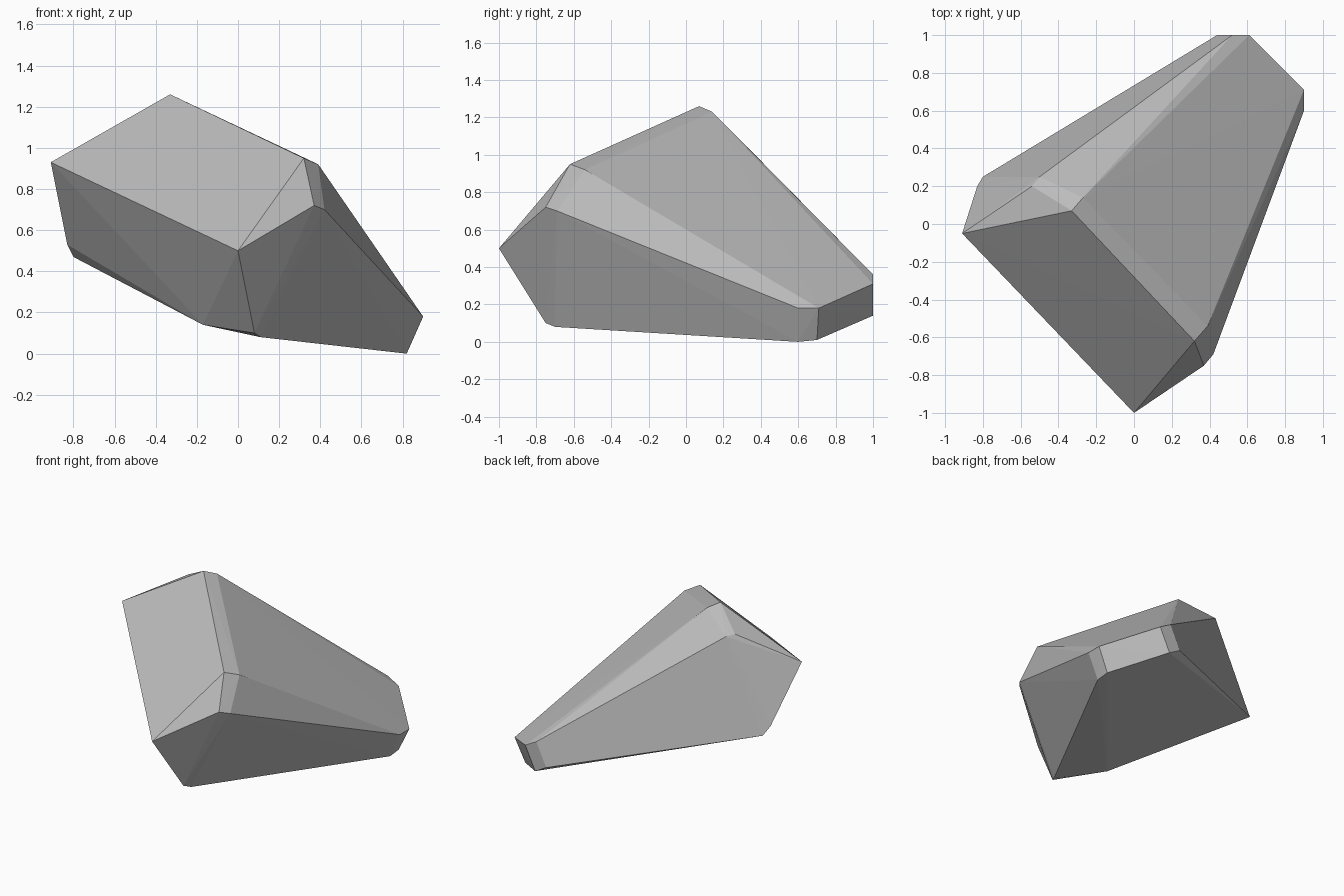
import bpy
import bmesh
from mathutils import Vector

# Remove the default cube only
old_cube = bpy.data.objects.get("Cube")
if old_cube:
    bpy.data.objects.remove(old_cube, do_unlink=True)


def make_material(name, colour):
    """Create one flat colour for viewport and render."""
    material = bpy.data.materials.new(name)
    material.use_nodes = True
    material.diffuse_color = colour
    shader = next(n for n in material.node_tree.nodes
                  if n.type == "BSDF_PRINCIPLED")
    shader.inputs["Base Color"].default_value = colour
    return material


def make_boulder(name, corner_groups, material):
    """Wrap a tight faceted skin around the chipped corners of a stone."""
    bm = bmesh.new()
    for corners in corner_groups.values():
        for corner in corners:
            bm.verts.new(Vector(corner))
    hull = bmesh.ops.convex_hull(bm, input=bm.verts)
    unused = {v for v in hull["geom_interior"] + hull["geom_unused"]
              if isinstance(v, bmesh.types.BMVert) and v.is_valid}
    bmesh.ops.delete(bm, geom=list(unused), context="VERTS")
    bmesh.ops.recalc_face_normals(bm, faces=bm.faces)
    mesh = bpy.data.meshes.new(name)
    bm.to_mesh(mesh)
    bm.free()
    mesh.materials.append(material)
    boulder = bpy.data.objects.new(name, mesh)
    bpy.context.scene.collection.objects.link(boulder)
    return boulder


# Each corner of the tapering block is chipped into a few points
corners = {
    # Broad end
    "front_tip": [(0, -1, .5)],
    "side_tip": [(-.91, -.05, .93)],
    "crest": [(-.33, .07, 1.26), (-.27, .14, 1.23)],
    "crest_chip": [(-.54, .2, 1.13), (-.5, .25, 1.12)],
    "shoulder": [(.32, -.62, .95), (.39, -.54, .92)],
    "shoulder_chip": [(.37, -.75, .72), (.42, -.69, .7)],
    "front_foot": [(.08, -.75, .1), (.11, -.7, .08)],
    "under_chip": [(-.17, -.48, .14)],
    "side_foot": [(-.83, .2, .53), (-.8, .25, .47)],
    # Narrow end
    "tail_right": [(.9, .6, .18), (.9, .71, .18)],
    "tail_right_foot": [(.82, .6, 0), (.82, .7, .01)],
    "tail_top": [(.61, 1, .31), (.52, 1, .36)],
    "tail_foot": [(.53, 1, .14), (.44, 1, .19)],
}

stone_grey = make_material("stone grey", (.5, .5, .5, 1))
make_boulder("boulder", corners, stone_grey)
